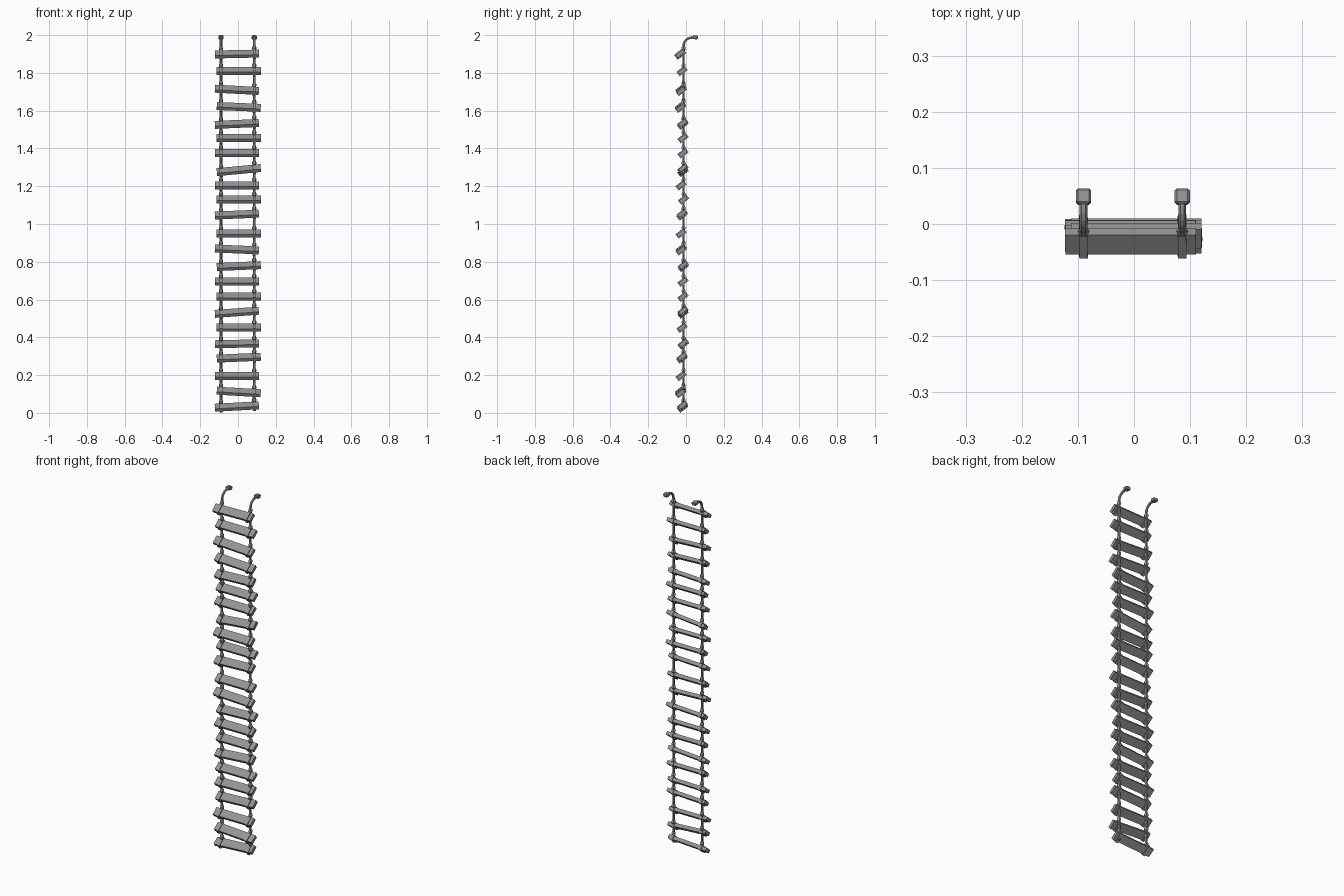
import bpy
import bmesh
import math
from mathutils import Matrix, Vector

cube = bpy.data.objects.get("Cube")
if cube:
    bpy.data.objects.remove(cube, do_unlink=True)

grey = bpy.data.materials.new("weathered grey")
grey.use_nodes = True
colour = (0.3, 0.3, 0.3, 1)
grey.diffuse_color = colour
grey.node_tree.nodes["Principled BSDF"].inputs["Base Color"].default_value = colour


def finish(bm, name):
    """Turn a bmesh into a flat-shaded object."""
    bmesh.ops.recalc_face_normals(bm, faces=bm.faces)
    mesh = bpy.data.meshes.new(name)
    bm.to_mesh(mesh)
    bm.free()
    mesh.materials.append(grey)
    obj = bpy.data.objects.new(name, mesh)
    bpy.context.collection.objects.link(obj)
    return obj


def add_box(bm, size, matrix):
    bmesh.ops.create_cube(bm, size=1, matrix=matrix @ Matrix.Diagonal((*size, 1)))


def tube(bm, path, sides=6):
    """Sweep a polygon along a path of (point, radius) lying in a yz plane."""
    rings = []
    for i, (point, radius) in enumerate(path):
        before = path[max(i - 1, 0)][0]
        after = path[min(i + 1, len(path) - 1)][0]
        along = (after - before).normalized()
        across = Vector((1, 0, 0))
        other = along.cross(across)
        ring = []
        for k in range(sides):
            a = math.tau * k / sides
            ring.append(bm.verts.new(point + radius * (math.cos(a) * across + math.sin(a) * other)))
        rings.append(ring)
    for low, high in zip(rings, rings[1:]):
        for k in range(sides):
            n = (k + 1) % sides
            bm.faces.new((low[k], low[n], high[n], high[k]))
    bm.faces.new(rings[0][::-1])
    bm.faces.new(rings[-1])


# Rung heights, depths and end-to-end lean, in thousandths
heights = [1900, 1810, 1710, 1620, 1530, 1455, 1375, 1285, 1205, 1130, 1050, 950,
           865, 777, 695, 615, 533, 451, 366, 292, 196, 111, 34]
depths = [31, 21, 26, 29, 17, 16, 16, 16, 26, 13, 21, 26,
          26, 14, 16, 16, 16, 21, 14, 21, 26, 29, 18]
leans = [5, 0, -12, -10, 10, 0, 0, 22, 0, 0, 10, 0,
         -10, 10, 0, 0, 17, 0, 5, 10, 0, -14, 13]

rope_x = (-0.09, 0.086)
rope_y = -0.013
length, width, thick = 0.233, 0.044, 0.019

# Rungs with a binding around each end
for i, (h, d, lean) in enumerate(zip(heights, depths, leans)):
    shift = -0.006 if i % 2 == 0 else 0.004
    slope = lean / 1000 / length
    frame = (Matrix.Translation((0, -d / 1000, h / 1000))
             @ Matrix.Rotation(-math.atan(slope), 4, 'Y')
             @ Matrix.Rotation(math.radians(38), 4, 'X'))
    bm = bmesh.new()
    add_box(bm, (length, width, thick), frame @ Matrix.Translation((shift, 0, 0)))
    finish(bm, f"rung_{i + 1}")
    bm = bmesh.new()
    for x in rope_x:
        add_box(bm, (0.015, width + 0.01, thick + 0.01), frame @ Matrix.Translation((x, 0, 0)))
    finish(bm, f"rung_bindings_{i + 1}")

# Side ropes with knots above the rungs and a hooked top
for side, x in zip(("right", "left"), rope_x):
    path = [(Vector((x, rope_y, 0.02)), 0.007)]
    for h, lean in reversed(list(zip(heights, leans))):
        z = h / 1000 + lean / 1000 * x / length
        for step, radius in ((0.018, 0.007), (0.025, 0.011), (0.034, 0.011), (0.041, 0.007)):
            path.append((Vector((x, rope_y, z + step)), radius))
    for k in range(1, 7):
        a = math.radians(15 * k)
        path.append((Vector((x, rope_y + 0.045 * (1 - math.cos(a)),
                             1.943 + 0.044 * math.sin(a))), 0.007))
    path.append((Vector((x, 0.045, 1.987)), 0.007))
    bm = bmesh.new()
    tube(bm, path)
    finish(bm, f"{side}_rope")

    # Chunky knot at the rope end
    bm = bmesh.new()
    tilt = Matrix.Translation((x, 0.049, 1.988)) @ Matrix.Rotation(math.radians(-8), 4, 'X')
    add_box(bm, (0.027, 0.028, 0.02), tilt)
    bmesh.ops.bevel(bm, geom=bm.edges[:], offset=0.004, segments=1, affect='EDGES')
    finish(bm, f"{side}_rope_end_knot")
